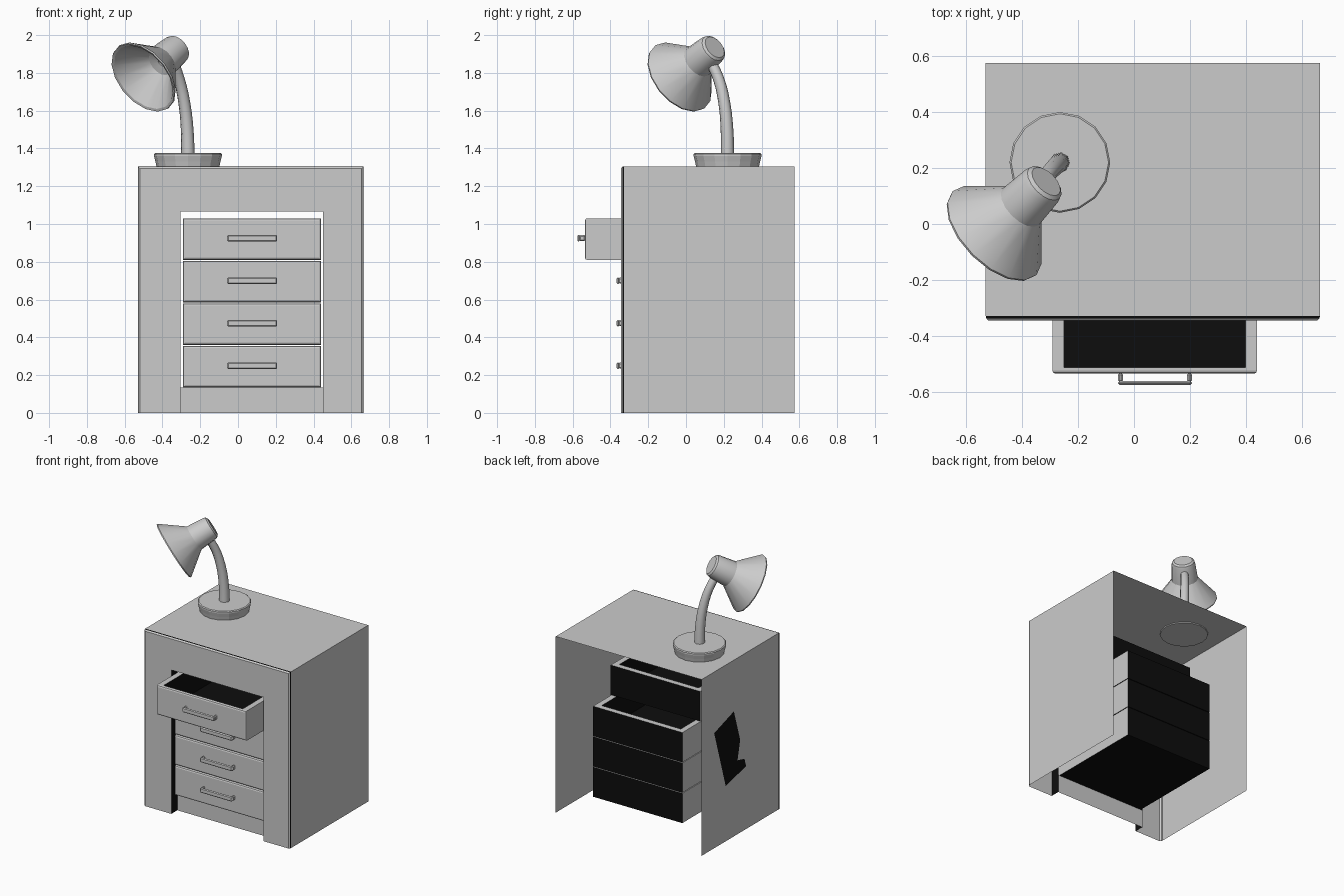
import bpy, bmesh, math
from mathutils import Vector

if "Cube" in bpy.data.objects:
    bpy.data.objects.remove(bpy.data.objects["Cube"])

black = bpy.data.materials.new("black")
black.diffuse_color = (0.004, 0.004, 0.004, 1)
black.use_nodes = True
black.node_tree.nodes["Principled BSDF"].inputs["Base Color"].default_value = black.diffuse_color
grey = bpy.data.materials.new("grey")
grey.diffuse_color = (0.8, 0.8, 0.8, 1)
grey.use_nodes = True
grey.node_tree.nodes["Principled BSDF"].inputs["Base Color"].default_value = grey.diffuse_color


def finish(name, bm, smooth=None, recalc=True):
    if recalc:
        bmesh.ops.recalc_face_normals(bm, faces=bm.faces)
    me = bpy.data.meshes.new(name)
    bm.to_mesh(me)
    bm.free()
    ob = bpy.data.objects.new(name, me)
    bpy.context.collection.objects.link(ob)
    if any(p.material_index for p in me.polygons):
        me.materials.append(grey)
        me.materials.append(black)
    if smooth:
        bpy.ops.object.select_all(action='DESELECT')
        ob.select_set(True)
        bpy.context.view_layer.objects.active = ob
        bpy.ops.object.shade_smooth_by_angle(angle=math.radians(smooth))
    return ob


def loft(bm, loops, closed=True, dark=()):
    """Skin successive point loops; bands listed in dark become black."""
    rows = [[bm.verts.new(p) for p in lp] for lp in loops]
    n = len(rows[0])
    for b, (r, s) in enumerate(zip(rows, rows[1:])):
        for i in range(n if closed else n - 1):
            j = (i + 1) % n
            bm.faces.new((r[i], r[j], s[j], s[i])).material_index = int(b in dark)
    return rows


def lathe(name, profile, origin, axis, n=16, smooth=None):
    """Revolve (radius, distance) points about an axis; cap both ends."""
    q = Vector(axis).to_track_quat('Z', 'Y')
    o = Vector(origin)
    bm = bmesh.new()
    rows = loft(bm, [[o + q @ Vector((r * math.cos(2 * math.pi * i / n),
                                      r * math.sin(2 * math.pi * i / n), t))
                      for i in range(n)] for r, t in profile])
    bm.faces.new(rows[0])
    bm.faces.new(rows[-1])
    return finish(name, bm, smooth)


# Cabinet: thin open shell with a softened front edge and a lined opening
def arch(x0, x1, top, y):
    return [(x0, y, 0), (x0, y, top), (x1, y, top), (x1, y, 0)]


bm = bmesh.new()
loft(bm, [arch(-.53, .665, 1.305, .575),
          arch(-.53, .665, 1.305, -.328),
          arch(-.528, .663, 1.303, -.337),
          arch(-.52, .655, 1.295, -.345),
          arch(-.305, .45, 1.065, -.345),
          arch(-.305, .45, 1.065, -.275)], closed=False, dark=(1, 4))
finish("cabinet_shell", bm)

# Toe panel below the drawers
bm = bmesh.new()
bm.faces.new([bm.verts.new(p) for p in ((-.305, -.275, 0), (.45, -.275, 0),
                                        (.45, -.275, .135), (-.305, -.275, .135))])
finish("toe_panel", bm, recalc=False)


# Drawers: open trays, the top one pulled out
def rect(x0, x1, y0, y1, z):
    return [(x0, y0, z), (x1, y0, z), (x1, y1, z), (x0, y1, z)]


def add_box(bm, lo, hi):
    rows = loft(bm, [rect(lo[0], hi[0], lo[1], hi[1], z) for z in (lo[2], hi[2])])
    bm.faces.new(rows[0])
    bm.faces.new(rows[1])


for i in range(4):
    z0 = .135 + .225 * i
    z1 = z0 + .22
    y0 = -.535 if i == 3 else -.327
    y1 = y0 + .787
    bm = bmesh.new()
    rows = loft(bm, [rect(-.292, .44, y0, y1, z0),
                     rect(-.292, .44, y0, y1, z1),
                     rect(-.25, .398, y0 + .022, y1 - .042, z1),
                     rect(-.25, .398, y0 + .022, y1 - .042, z0 + .03)])
    bm.faces.new(rows[0])
    bm.faces.new(rows[-1])
    bmesh.ops.recalc_face_normals(bm, faces=bm.faces)
    front = [e for e in bm.edges if all(abs(v.co.y - y0) < 1e-5 for v in e.verts)]
    bmesh.ops.bevel(bm, geom=front, offset=.012, segments=2, profile=.5, affect='EDGES')
    for f in bm.faces:
        c = f.calc_center_median()
        f.material_index = int(not (c.z > z1 - .002 or abs(c.x - .074) > .355
                                    or c.y < y0 + .014))
    finish(f"drawer_{i + 1}", bm)

    # Handle: flat bar on two posts
    bm = bmesh.new()
    zc = z0 + .115
    add_box(bm, (-.057, y0 - .04, zc - .018), (.207, y0 - .026, zc + .018))
    for x in (-.057, .19):
        add_box(bm, (x, y0 - .03, zc - .016), (x + .017, y0 + .002, zc + .016))
    ob = finish(f"handle_{i + 1}", bm)
    bev = ob.modifiers.new("bevel", 'BEVEL')
    bev.width, bev.segments = .006, 1

# Loose sheets on the left side
for name, dark, x, pts in (
        ("paper_light", 0, -.534, ((.057, 1.01), (-.244, .93), (-.124, .48), (.16, .55))),
        ("paper_dark", 1, -.532, ((.43, .853), (.2, .927), (.057, .468), (.295, .41)))):
    bm = bmesh.new()
    f = bm.faces.new([bm.verts.new((x, y, z)) for y, z in pts])
    f.material_index = dark
    f.normal_update()
    if f.normal.x > 0:
        f.normal_flip()
    finish(name, bm, recalc=False)

# Lamp base
lathe("lamp_base", [(.165, 1.298), (.172, 1.33), (.18, 1.36), (.18, 1.37), (.174, 1.376)],
      (-.265, .22, 0), (0, 0, 1), 16)

# Lamp neck: tapered bent tube
cu = bpy.data.curves.new("lamp_neck", 'CURVE')
cu.dimensions = '3D'
cu.bevel_depth = .036
cu.bevel_resolution = 2
cu.use_fill_caps = True
cu.resolution_u = 3
path = [(-.265, .22, 1.365), (-.269, .217, 1.5), (-.284, .203, 1.64),
        (-.312, .172, 1.77), (-.35, .12, 1.88)]
sp = cu.splines.new('BEZIER')
sp.bezier_points.add(len(path) - 1)
for k, (bp, p) in enumerate(zip(sp.bezier_points, path)):
    bp.co = p
    bp.radius = 1 - .06 * k
    bp.handle_left_type = bp.handle_right_type = 'AUTO'
bpy.context.collection.objects.link(bpy.data.objects.new("lamp_neck", cu))

# Lamp shade: hollow cone with a rounded cap, pointing down and forward
lathe("lamp_shade", [(.028, .20), (.028, .165), (.075, .15), (.196, .004), (.21, 0),
                     (.212, .008), (.092, .165), (.082, .285), (.077, .302), (.064, .312)],
      (-.503, -.037, 1.775), (.606, .606, .515), 16, smooth=25)
